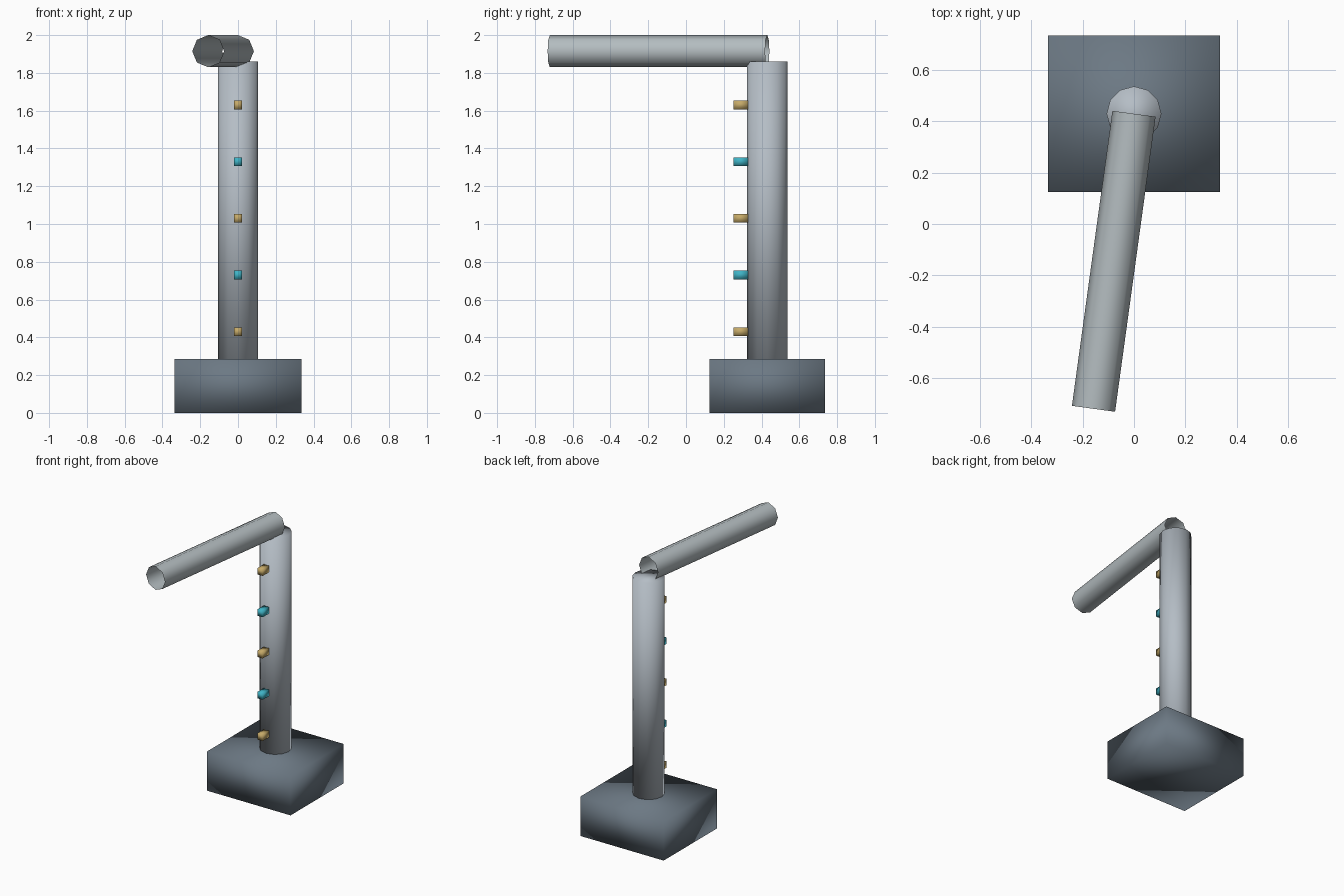
import bpy, bmesh
from mathutils import Vector, Matrix

cube = bpy.data.objects.get("Cube")
if cube:
    bpy.data.objects.remove(cube, do_unlink=True)


def material(name, color):
    mat = bpy.data.materials.new(name)
    mat.use_nodes = True
    rgba = (*color, 1)
    mat.diffuse_color = rgba
    mat.node_tree.nodes["Principled BSDF"].inputs["Base Color"].default_value = rgba
    return mat


slate = material("slate", (0.15, 0.19, 0.23))
pale_steel = material("pale steel", (0.46, 0.51, 0.56))
warm_steel = material("warm steel", (0.45, 0.50, 0.52))
gold = material("gold", (0.56, 0.40, 0.14))
cyan = material("cyan", (0.05, 0.45, 0.56))


def finish(name, bm, mat):
    """Turn a bmesh into a fully smooth-shaded object."""
    bmesh.ops.recalc_face_normals(bm, faces=bm.faces)
    mesh = bpy.data.meshes.new(name)
    bm.to_mesh(mesh)
    bm.free()
    mesh.shade_smooth()
    mesh.materials.append(mat)
    obj = bpy.data.objects.new(name, mesh)
    bpy.context.collection.objects.link(obj)
    return obj


def box(name, center, size, mat):
    bm = bmesh.new()
    bmesh.ops.create_cube(bm, size=1)
    bmesh.ops.scale(bm, vec=size, verts=bm.verts)
    bmesh.ops.translate(bm, vec=center, verts=bm.verts)
    return finish(name, bm, mat)


def rod(name, start, end, radius, sides, capped, mat):
    start, end = Vector(start), Vector(end)
    axis = end - start
    bm = bmesh.new()
    bmesh.ops.create_cone(bm, cap_ends=capped, segments=sides,
                          radius1=radius, radius2=radius, depth=axis.length)
    turn = axis.to_track_quat('Z', 'Y').to_matrix().to_4x4()
    bmesh.ops.transform(bm, matrix=Matrix.Translation((start + end) / 2) @ turn,
                        verts=bm.verts)
    return finish(name, bm, mat)


POST_Y = 0.43

# Heavy base block and upright post
box("base_block", (0, POST_Y, 0.143), (0.67, 0.61, 0.286), slate)
rod("post", (0, POST_Y, 0.28), (0, POST_Y, 1.86), 0.107, 12, True, pale_steel)

# Open-ended tube arm, swung slightly sideways
rod("arm_tube", (0, POST_Y, 1.915), (-0.158, -0.721, 1.915), 0.085, 8, False, warm_steel)

# Row of alternating studs up the front of the post
for i in range(5):
    box(f"stud_{i + 1}", (0, 0.29, 0.43 + 0.3 * i), (0.042, 0.075, 0.046),
        cyan if i % 2 else gold)
